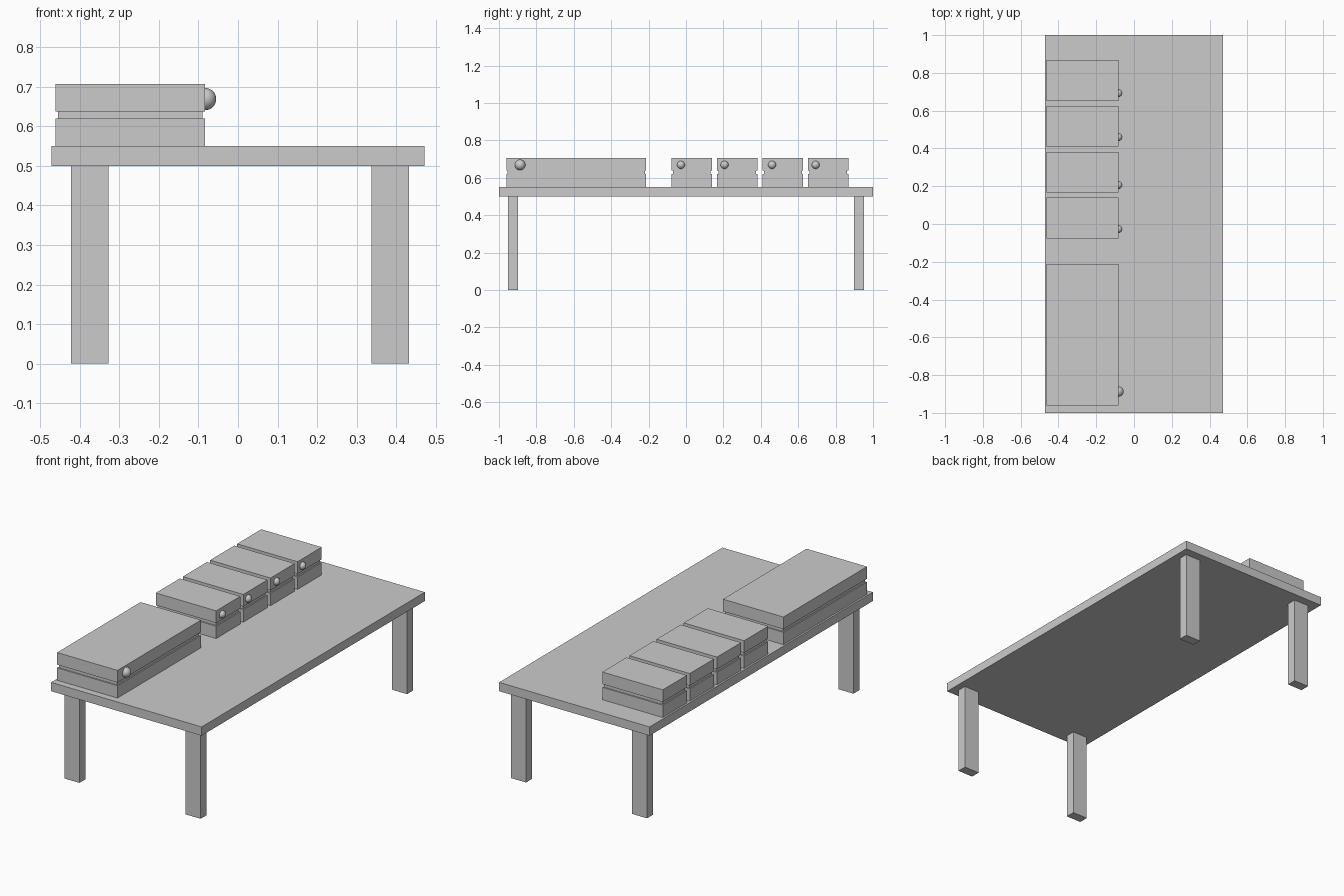
import bpy

if "Cube" in bpy.data.objects:
    bpy.data.objects.remove(bpy.data.objects["Cube"])


def box(name, x0, x1, y0, y1, z0, z1):
    bpy.ops.mesh.primitive_cube_add(size=1, location=((x0 + x1) / 2, (y0 + y1) / 2, (z0 + z1) / 2))
    ob = bpy.context.object
    ob.name = name
    ob.scale = (x1 - x0, y1 - y0, z1 - z0)
    bpy.ops.object.transform_apply(location=False, rotation=False, scale=True)
    return ob


def knob(name, y, r):
    bpy.ops.mesh.primitive_uv_sphere_add(segments=32, ring_count=16, radius=r, location=(-0.083, y, 0.669))
    ob = bpy.context.object
    ob.name = name
    bpy.ops.object.shade_smooth()


def case(name, y0, y1, knob_y, knob_r):
    # Lower body, recessed neck, lid and round knob
    x0, x1, inset = -0.462, -0.083, 0.007
    box(name + "_base", x0, x1, y0, y1, 0.55, 0.62)
    box(name + "_neck", x0 + inset, x1 - inset, y0 + inset, y1 - inset, 0.62, 0.638)
    box(name + "_lid", x0, x1, y0, y1, 0.638, 0.707)
    knob(name + "_knob", knob_y, knob_r)


# Table top
box("table_top", -0.472, 0.472, -1, 1, 0.50, 0.55)

# Four legs
for side, x0, x1 in (("left", -0.422, -0.328), ("right", 0.337, 0.432)):
    for end, y in (("front", -0.925), ("back", 0.925)):
        box(f"{end}_{side}_leg", x0, x1, y - 0.027, y + 0.027, 0, 0.50)

# One long case and a row of four small ones
case("long_case", -0.961, -0.213, -0.887, 0.028)
for i, (y, ky) in enumerate(((0.031, -0.027), (0.274, 0.206), (0.518, 0.46), (0.76, 0.693))):
    case(f"small_case_{i + 1}", y - 0.108, y + 0.108, ky, 0.021)
